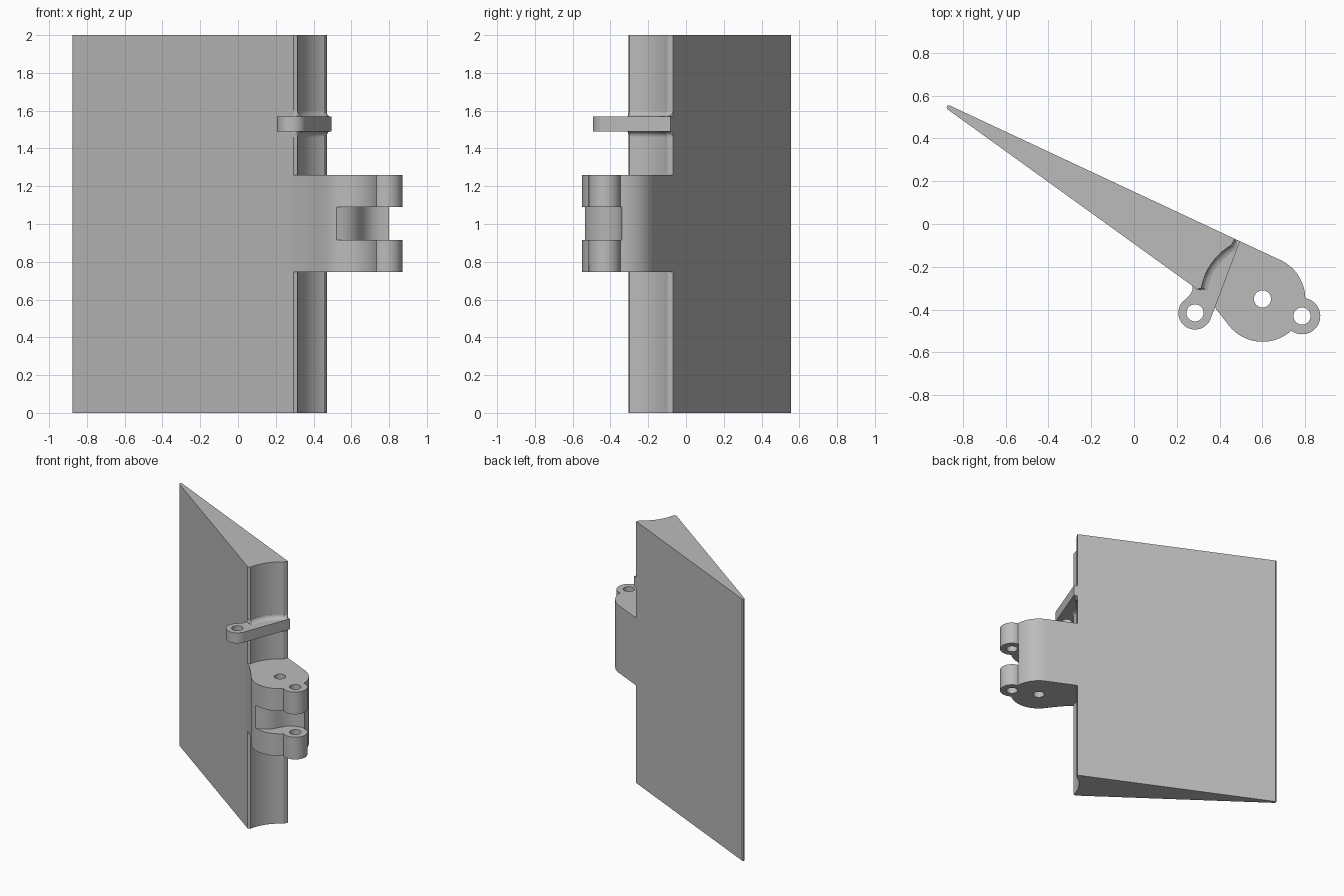
import bpy
import bmesh
from math import cos, sin, radians, sqrt
from mathutils import Vector

cube = bpy.data.objects.get("Cube")
if cube:
    bpy.data.objects.remove(cube, do_unlink=True)

metal = bpy.data.materials.new("light grey")
metal.use_nodes = True
GREY = (0.5, 0.5, 0.5, 1)
metal.diffuse_color = GREY
for node in metal.node_tree.nodes:
    if node.type == 'BSDF_PRINCIPLED':
        node.inputs["Base Color"].default_value = GREY

HEIGHT = 2
PIVOT = Vector((0.6, -0.35))       # hinge pin axis
LUG = Vector((0.785, -0.43))       # link pin axis
HORN = Vector((0.285, -0.415))     # horn eye axis
BARREL_R, LUG_R, HORN_R, HOLE_R, COVE_R = 0.2, 0.085, 0.078, 0.04, 0.29
TOP_CORNER, LOW_CORNER = Vector((0.47, -0.069)), Vector((0.295, -0.305))


def arc(centre, radius, start, end, steps=24):
    angles = [radians(start + (end - start) * i / steps) for i in range(steps + 1)]
    return [centre + radius * Vector((cos(a), sin(a))) for a in angles]


def loft(name, layers):
    """Skin a stack of equal-length outlines, given as (height, points)."""
    bm = bmesh.new()
    rings = [[bm.verts.new((p[0], p[1], z)) for p in pts] for z, pts in layers]
    for low, high in zip(rings, rings[1:]):
        for i in range(len(low)):
            j = (i + 1) % len(low)
            bm.faces.new((low[i], low[j], high[j], high[i]))
    bm.faces.new(rings[0][::-1])
    bm.faces.new(rings[-1])
    bmesh.ops.recalc_face_normals(bm, faces=bm.faces)
    mesh = bpy.data.meshes.new(name)
    bm.to_mesh(mesh)
    bm.free()
    obj = bpy.data.objects.new(name, mesh)
    mesh.materials.append(metal)
    bpy.context.collection.objects.link(obj)
    return obj


def prism(name, outline, bottom, top):
    return loft(name, [(bottom, outline), (top, outline)])


def activate(obj):
    bpy.ops.object.select_all(action='DESELECT')
    obj.select_set(True)
    bpy.context.view_layer.objects.active = obj


def cut(obj, cutter):
    cutter.hide_render = True
    mod = obj.modifiers.new("cut", 'BOOLEAN')
    mod.operation, mod.solver, mod.object = 'DIFFERENCE', 'EXACT', cutter
    activate(obj)
    bpy.ops.object.modifier_apply(modifier=mod.name)
    bpy.data.objects.remove(cutter, do_unlink=True)


def drill(obj, centre):
    cut(obj, prism("drill", arc(centre, HOLE_R, 0, 350, 35), -0.5, HEIGHT + 0.5))


def smooth(obj):
    activate(obj)
    bpy.ops.object.shade_smooth_by_angle(angle=radians(25))


# Tapered panel with a concave front edge between two narrow lips
cove = [LOW_CORNER] + arc(PIVOT, COVE_R, 170, 120) + [TOP_CORNER]
tail = [(-0.864, 0.555), (-0.872, 0.552), (-0.875, 0.544), (-0.87, 0.535)]
panel = prism("tapered_panel", tail + cove, 0, HEIGHT)

# Hinge block: round barrel, forked lug and a root buried in the panel
block_outline = (
    [(0.27, -0.287), (0.33, -0.336), (0.365, -0.375), (0.4, -0.418)]
    + arc(PIVOT, BARREL_R, 220, 312)
    + arc(LUG, LUG_R, -126, 79.9)
    + arc(PIVOT, BARREL_R, 2, 65)
    + [TOP_CORNER, (0.42, -0.08), (0.36, -0.13), (0.3, -0.24)]
)
block = prism("hinge_block", block_outline, 0.745, 1.26)
drill(block, PIVOT)
drill(block, LUG)

# Slot between the fork lugs, swept around the barrel bore
slot = [(0.52, -0.535), (0.555, -0.525), (0.59, -0.508), (0.62, -0.482),
        (0.642, -0.45), (0.66, -0.415), (0.68, -0.385), (0.71, -0.36),
        (0.75, -0.345), (0.8, -0.34), (0.95, -0.34), (0.95, -0.65), (0.52, -0.65)]
cut(block, prism("slot_cutter", slot, 0.915, 1.09))

# Control horn with a drilled eye
HORN_LOW, HORN_TOP, FILLET = 1.49, 1.57, 0.03
horn_outline = (
    arc(HORN, HORN_R, 140, 338.5)
    + [(0.495, -0.081), TOP_CORNER, (0.43, -0.075), (0.36, -0.13), (0.3, -0.25),
       (0.275, -0.285), (0.272, -0.312), (0.26, -0.332), (0.243, -0.349)]
)
horn = prism("control_horn", horn_outline, HORN_LOW, HORN_TOP)
drill(horn, HORN)

# Fillets blending the horn into the concave edge, above and below
backing = [TOP_CORNER] + [PIVOT + (p - PIVOT) * 1.05 for p in cove[-2:0:-1]] + [LOW_CORNER]


def fillet(name, start, direction):
    layers = []
    for i in range(9):
        h = FILLET * i / 8
        offset = FILLET - sqrt(FILLET ** 2 - (FILLET - h) ** 2) + 0.0005
        front = [PIVOT + (p - PIVOT) * (1 - offset / COVE_R) for p in cove]
        layers.append((start + direction * h, front + backing))
    return loft(name, layers)


fillets = [fillet("horn_upper_fillet", HORN_TOP, 1), fillet("horn_lower_fillet", HORN_LOW, -1)]

for part in [panel, block, horn] + fillets:
    smooth(part)
